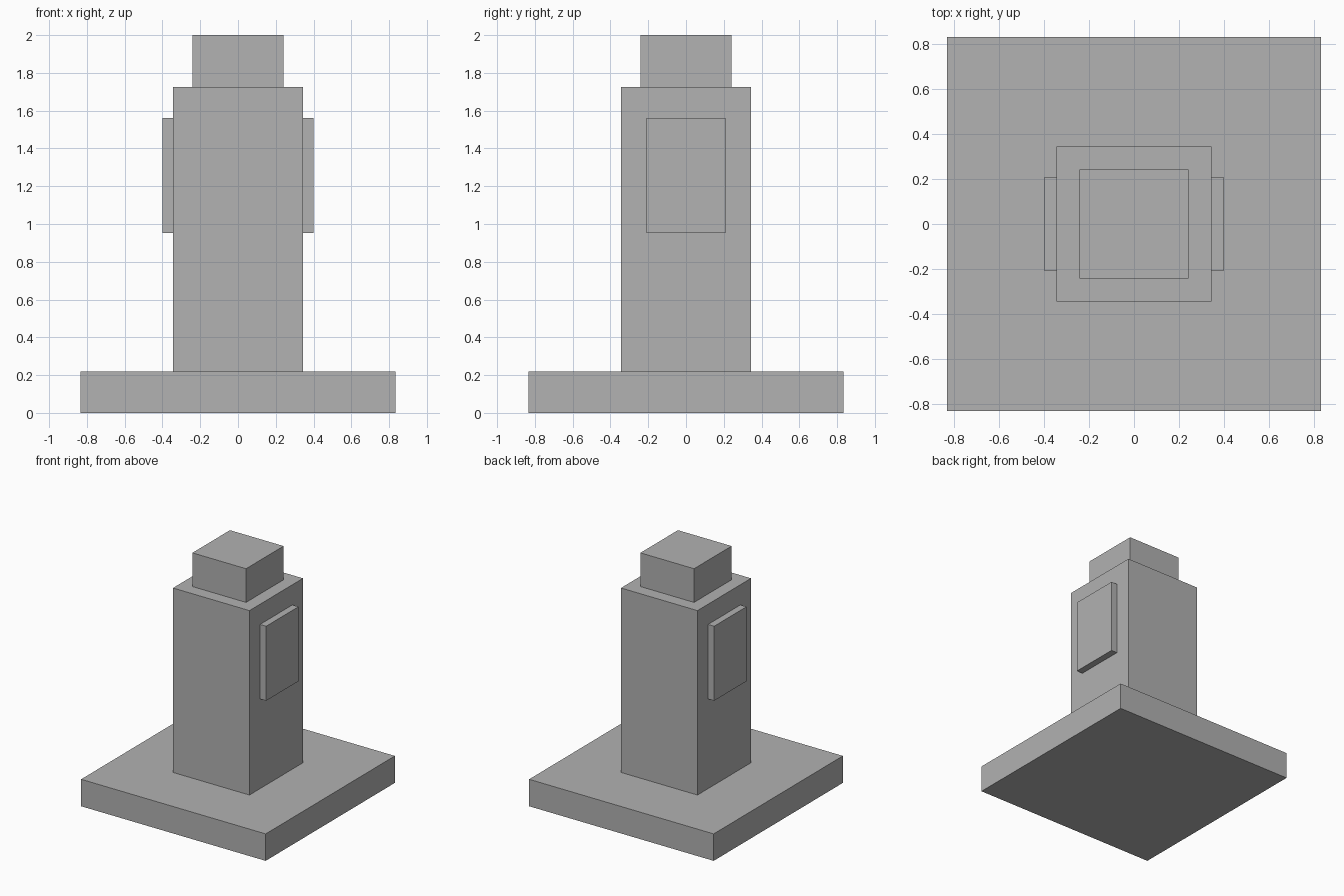
import bpy

if "Cube" in bpy.data.objects:
    bpy.data.objects.remove(bpy.data.objects["Cube"])

# Single flat colour
grey = bpy.data.materials.new("stone_grey")
grey.diffuse_color = (0.445, 0.445, 0.445, 1.0)
grey.use_nodes = True
grey.node_tree.nodes["Principled BSDF"].inputs["Base Color"].default_value = grey.diffuse_color


def box(name, x, y, z):
    """Box from (min, max) ranges on each axis."""
    bpy.ops.mesh.primitive_cube_add(size=1, location=[sum(r) / 2 for r in (x, y, z)])
    obj = bpy.context.object
    obj.name = name
    obj.scale = [r[1] - r[0] for r in (x, y, z)]
    bpy.ops.object.transform_apply(location=False, rotation=False, scale=True)
    obj.data.materials.append(grey)
    return obj


def square_block(name, half, bottom, top):
    """Square block centred on the vertical axis."""
    return box(name, (-half, half), (-half, half), (bottom, top))


# Stacked body: plinth, shaft and cap
square_block("base_plinth", 0.833, 0.0, 0.22)
square_block("shaft", 0.345, 0.22, 1.725)
square_block("top_cap", 0.242, 1.725, 2.0)

# Raised panels on the left and right faces of the shaft
for side, sign in (("left", -1), ("right", 1)):
    xs = sorted((sign * 0.345, sign * 0.40))
    box(side + "_side_panel", xs, (-0.208, 0.208), (0.952, 1.56))
